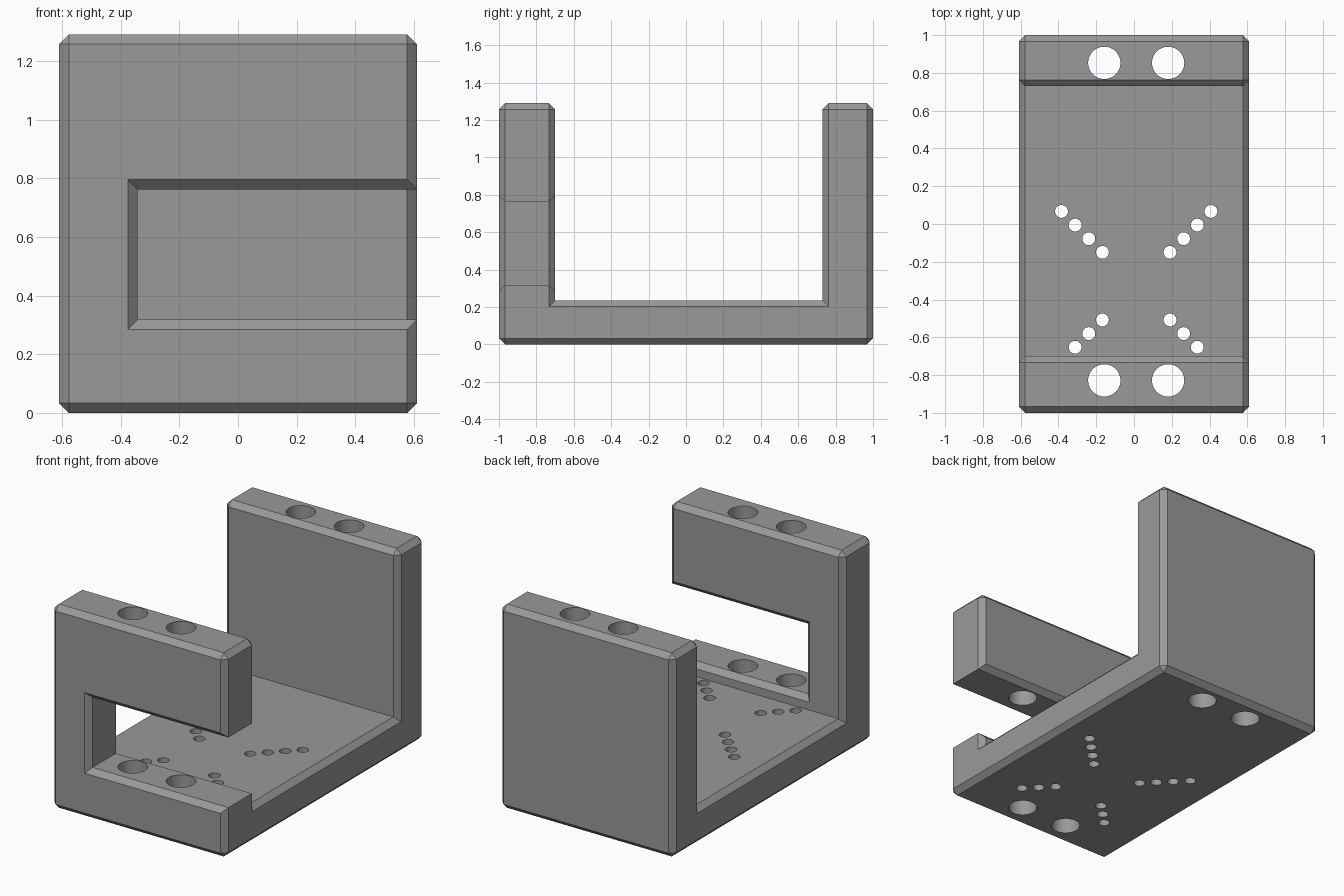
import bpy, bmesh, math

if "Cube" in bpy.data.objects:
    bpy.data.objects.remove(bpy.data.objects["Cube"])

C = 0.033            # chamfer size
HX = 0.61            # half width
TOP = 1.29


def make_object(name, bm):
    bmesh.ops.remove_doubles(bm, verts=bm.verts, dist=1e-5)
    bmesh.ops.recalc_face_normals(bm, faces=bm.faces)
    me = bpy.data.meshes.new(name)
    bm.to_mesh(me)
    bm.free()
    ob = bpy.data.objects.new(name, me)
    bpy.context.collection.objects.link(ob)
    return ob


def loft(name, sections):
    """Skin a list of equal-length closed sections and cap both ends."""
    bm = bmesh.new()
    rings = [[bm.verts.new(p) for p in s] for s in sections]
    n = len(rings[0])
    for a, b in zip(rings, rings[1:]):
        for i in range(n):
            j = (i + 1) % n
            bm.faces.new((a[i], a[j], b[j], b[i]))
    bm.faces.new(rings[0])
    bm.faces.new(rings[-1])
    return make_object(name, bm)


def cut(target, cutter):
    mod = target.modifiers.new("cut", "BOOLEAN")
    mod.operation = "DIFFERENCE"
    mod.solver = "EXACT"
    mod.object = cutter
    cutter.hide_render = True
    cutter.hide_viewport = True


# U-shaped profile (y, z): full section and inset end section, point for point
full, end = [], []


def convex(y, z, sy, sz, z_first):
    pts = [(y, z + sz * C), (y + sy * C, z)]
    full.extend(pts if z_first else pts[::-1])
    end.extend([(y + sy * C, z + sz * C)] * 2)


def concave(y, z, sy):
    full.append((y, z))
    end.append((y + sy * C, z - C))


convex(-1, 0, 1, 1, True)
convex(1, 0, -1, 1, False)
convex(1, TOP, -1, -1, True)
convex(0.73, TOP, 1, -1, False)
concave(0.73, 0.235, 1)
concave(-0.70, 0.235, -1)
convex(-0.70, TOP, -1, -1, True)
convex(-1, TOP, 1, -1, False)

bracket = loft("bracket", [[(x, y, z) for y, z in s] for x, s in
                           ((-HX, end), (-HX + C, full), (HX - C, full), (HX, end))])


# Side-opening slot in the front wall, flared on both faces
def slot_section(y, f):
    x0, x1, z0, z1 = -0.342 - f, 0.9, 0.318 - f, 0.762 + f
    return [(x0, y, z0), (x1, y, z0), (x1, y, z1), (x0, y, z1)]


E = 0.01
slot = loft("slot_cutter", [slot_section(-1 - E, C + E), slot_section(-1 + C, 0),
                            slot_section(-0.70 - C, 0), slot_section(-0.70 + E, C + E)])
cut(bracket, slot)

# Vertical through holes: bolt holes in the walls, small diagonal rows in the floor
MID = 0.0117
holes = [(MID + s * 0.169, y, 0.0855, 48) for s in (-1, 1) for y in (0.853, -0.828)]
for s in (-1, 1):
    holes += [(MID + s * (0.179 + 0.0722 * i), -0.15 + 0.0722 * i, 0.034, 32) for i in range(4)]
    holes += [(MID + s * (0.179 + 0.0722 * i), -0.508 - 0.0722 * i, 0.034, 32) for i in range(3)]

bm = bmesh.new()
for x, y, r, n in holes:
    ret = bmesh.ops.create_cone(bm, cap_ends=True, segments=n, radius1=r, radius2=r, depth=2)
    bmesh.ops.translate(bm, verts=ret["verts"], vec=(x, y, 0.65))
cut(bracket, make_object("hole_cutter", bm))

# Bake the cuts, remove the cutters
dg = bpy.context.evaluated_depsgraph_get()
baked = bpy.data.meshes.new_from_object(bracket.evaluated_get(dg))
bracket.modifiers.clear()
bracket.data = baked
for ob in list(bpy.data.objects):
    if ob is not bracket:
        bpy.data.objects.remove(ob)

# Single grey finish
grey = bpy.data.materials.new("grey")
grey.diffuse_color = (0.32, 0.32, 0.32, 1)
grey.use_nodes = True
grey.node_tree.nodes["Principled BSDF"].inputs["Base Color"].default_value = grey.diffuse_color
bracket.data.materials.clear()
bracket.data.materials.append(grey)

# Smooth hole walls, crisp edges elsewhere
bpy.context.view_layer.objects.active = bracket
bracket.select_set(True)
bpy.ops.object.shade_smooth_by_angle(angle=math.radians(20))
